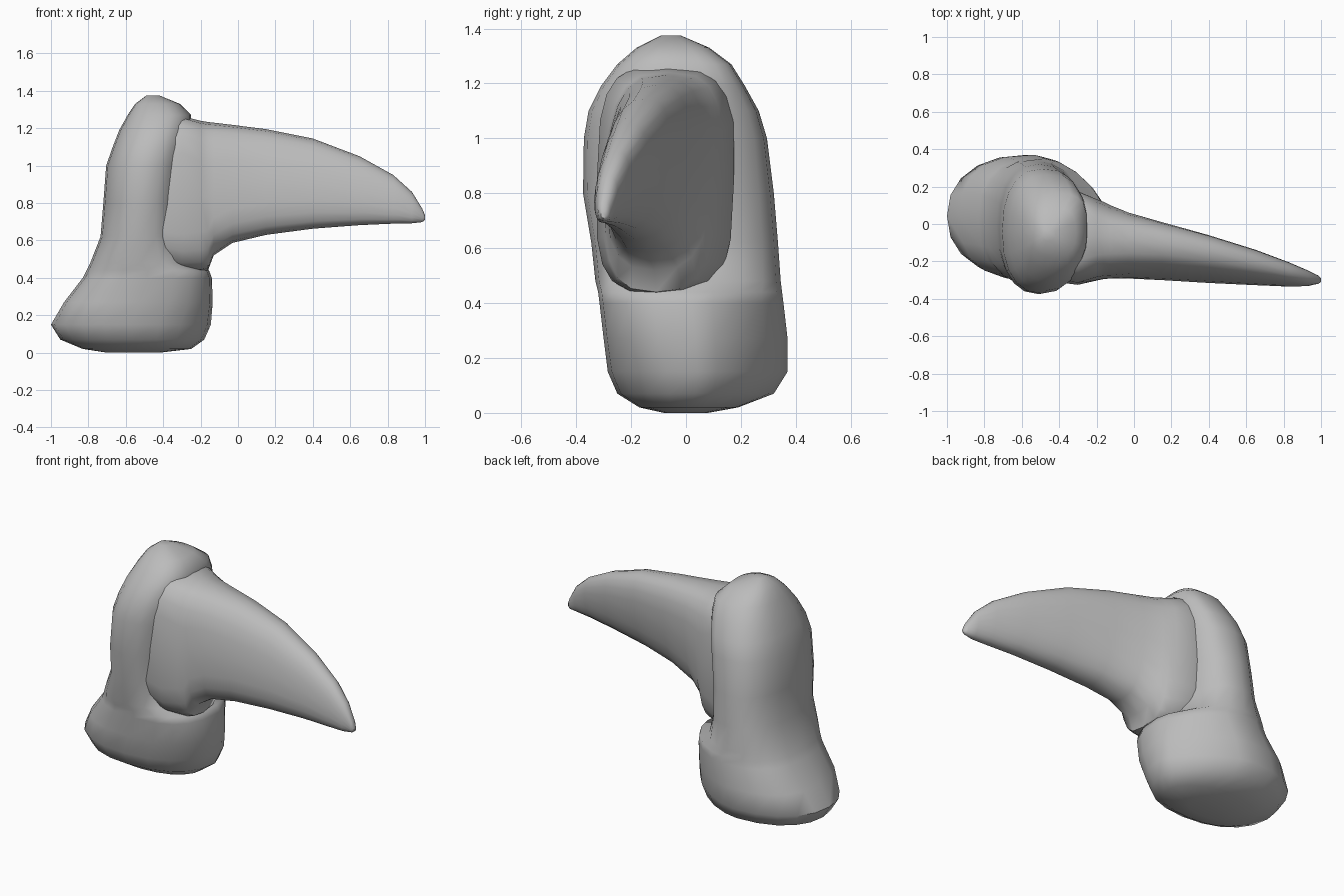
import bpy, bmesh
from math import cos, sin, pi, copysign, radians

cube = bpy.data.objects.get("Cube")
if cube:
    bpy.data.objects.remove(cube)

bone = bpy.data.materials.new("plain grey")
bone.use_nodes = True
bone.diffuse_color = (0.5, 0.5, 0.5, 1)
bone.node_tree.nodes["Principled BSDF"].inputs["Base Color"].default_value = (0.5, 0.5, 0.5, 1)


def oval(lo_a, hi_a, lo_b, hi_b, skew, power, corner, sides=20):
    """Rounded outline filling a box; skew slides a along b, corner is the squareness of the +a +b quarter."""
    pts = []
    for i in range(sides):
        t = 2 * pi * i / sides
        p = corner if i < sides / 4 else power
        c, s = [copysign(abs(v) ** (2 / p), v) for v in (cos(t), sin(t))]
        pts.append(((lo_a + hi_a) / 2 + (hi_a - lo_a) / 2 * c + skew * s,
                    (lo_b + hi_b) / 2 + (hi_b - lo_b) / 2 * s))
    return pts


def loft(name, rings):
    """Skin a list of closed rings and cap both ends."""
    bm = bmesh.new()
    loops = [[bm.verts.new(p) for p in ring] for ring in rings]
    n = len(loops[0])
    for low, high in zip(loops, loops[1:]):
        for i in range(n):
            j = (i + 1) % n
            bm.faces.new((low[i], low[j], high[j], high[i]))
    bm.faces.new(loops[0][::-1])
    bm.faces.new(loops[-1])
    bmesh.ops.recalc_face_normals(bm, faces=bm.faces)
    mesh = bpy.data.meshes.new(name)
    bm.to_mesh(mesh)
    bm.free()
    obj = bpy.data.objects.new(name, mesh)
    bpy.context.collection.objects.link(obj)
    mesh.materials.append(bone)
    bpy.ops.object.select_all(action='DESELECT')
    bpy.context.view_layer.objects.active = obj
    obj.select_set(True)
    bpy.ops.object.shade_smooth_by_angle(angle=radians(50))
    return obj


# Base and hood: height, x range, y range, squareness, back right squareness
base_sections = [
    (0.0, -.7, -.42, -.08, .08, 2.2, 2), (.02, -.83, -.25, -.17, .19, 2.2, 1.8),
    (.07, -.95, -.18, -.25, .32, 2.2, 1.6), (.15, -1, -.145, -.285, .37, 2.2, 1.5),
    (.27, -.93, -.135, -.3, .37, 2.6, 1.5), (.4, -.83, -.14, -.315, .355, 2.6, 1.6),
    (.44, -.81, -.155, -.32, .35, 2.6, 1.7), (.48, -.79, -.25, -.33, .345, 2.5, 2),
    (.62, -.735, -.3, -.345, .335, 2.3, 2.3), (.8, -.72, -.3, -.375, .32, 2.3, 2.5),
    (1, -.705, -.28, -.372, .295, 2.3, 2.8), (1.1, -.67, -.265, -.355, .265, 2.3, 3),
    (1.19, -.635, -.25, -.31, .215, 2.3, 3.2), (1.27, -.59, -.25, -.25, .165, 2.4, 3.2),
    (1.33, -.55, -.31, -.18, .085, 2.4, 3), (1.375, -.49, -.42, -.09, -.02, 2.3, 2.3),
]
loft("claw_base", [[(x, y, z) for x, y in oval(xa, xb, ya, yb, 0, power, corner)]
                   for z, xa, xb, ya, yb, power, corner in base_sections])

# Claw: distance along x, y range, z range, lean of the ridge, squareness
claw_sections = [
    (-.42, -.31, .15, .47, 1.22, .01, 3.5), (-.3, -.325, .175, .435, 1.265, .01, 3.6),
    (-.2, -.3, .13, .432, 1.24, .02, 3.1), (-.16, -.292, .115, .44, 1.233, .02, 3),
    (-.13, -.29, .1, .52, 1.23, .02, 2.8), (-.03, -.285, .055, .587, 1.218, .03, 2.7),
    (.15, -.29, .0, .63, 1.195, .04, 2.5), (.4, -.305, -.07, .663, 1.145, .04, 2.4),
    (.65, -.32, -.145, .682, 1.05, .03, 2.3), (.83, -.33, -.21, .69, .95, .02, 2.3),
    (.93, -.33, -.25, .692, .86, .01, 2.3), (.985, -.32, -.275, .698, .77, 0, 2.3),
    (1, -.31, -.29, .71, .735, 0, 2.3),
]
loft("claw", [[(x, y, z) for y, z in oval(ya, yb, za, zb, lean, power, power)]
              for x, ya, yb, za, zb, lean, power in claw_sections])
